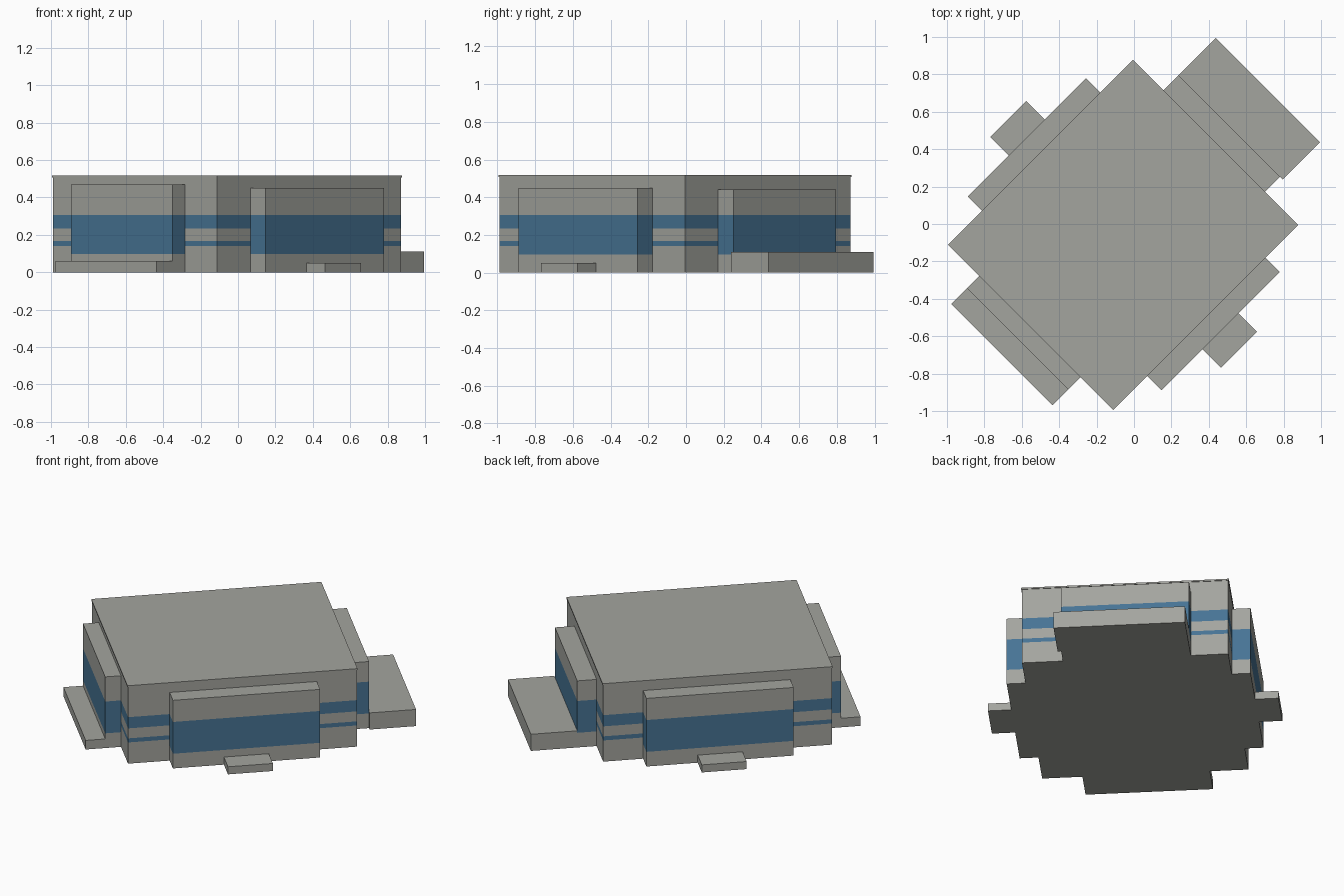
import bpy
import bmesh
import math

if "Cube" in bpy.data.objects:
    bpy.data.objects.remove(bpy.data.objects["Cube"])


def material(name, rgb):
    m = bpy.data.materials.new(name)
    m.diffuse_color = (*rgb, 1.0)
    m.use_nodes = True
    m.node_tree.nodes["Principled BSDF"].inputs["Base Color"].default_value = m.diffuse_color
    return m


MATS = [material("concrete grey", (0.37, 0.375, 0.345)),
        material("window blue", (0.063, 0.175, 0.30))]

# Blue window bands as (bottom, top) heights
WALL_BANDS = [(0.14, 0.167), (0.233, 0.307)]
BAY_BANDS = [(0.097, 0.307)]


def block(name, u0, u1, v0, v1, z0, z1, bands=()):
    """Box in the building's own axes, turned 45 degrees, with wall bands cut in."""
    bm = bmesh.new()
    bmesh.ops.create_cube(bm, size=1)
    for v in bm.verts:
        v.co.x = u1 if v.co.x > 0 else u0
        v.co.y = v1 if v.co.y > 0 else v0
        v.co.z = z1 if v.co.z > 0 else z0
    for z in [h for band in bands for h in band]:
        bmesh.ops.bisect_plane(bm, geom=bm.verts[:] + bm.edges[:] + bm.faces[:],
                               plane_co=(0, 0, z), plane_no=(0, 0, 1))
    bm.normal_update()
    for f in bm.faces:
        zc = f.calc_center_median().z
        if abs(f.normal.z) < 0.5 and any(a < zc < b for a, b in bands):
            f.material_index = 1
    mesh = bpy.data.meshes.new(name)
    bm.to_mesh(mesh)
    bm.free()
    for m in MATS:
        mesh.materials.append(m)
    ob = bpy.data.objects.new(name, mesh)
    ob.rotation_euler.z = math.radians(45)
    bpy.context.collection.objects.link(ob)
    return ob


# Main body and thin overhanging roof
U0, U1, V = -0.782, 0.617, 0.624
I = 0.004
block("main_body", U0 + I, U1 - I, -V + I, V - I, 0, 0.507, WALL_BANDS)
block("roof", U0, U1, -V, V, 0.507, 0.517)

# End bays with low platforms
block("rear_end_bay", U1 - I, 0.731, -0.374, 0.395, 0, 0.44, BAY_BANDS)
block("rear_platform", 0.731, 1.013, -0.395, 0.395, 0, 0.11)
block("front_end_bay", -0.874, U0 + I, -0.378, 0.388, 0, 0.47, BAY_BANDS)
block("front_platform", -0.993, -0.874, -0.378, 0.388, 0, 0.06)

# Long side bays, each with an entrance step
for side, s in (("left", 1), ("right", -1)):
    for name, a, b, u0, u1, h, bands in (
            ("bay", V - I, 0.733, -0.525, 0.37, 0.45, BAY_BANDS),
            ("step", 0.733, 0.873, -0.215, 0.058, 0.05, ())):
        lo, hi = sorted((s * a, s * b))
        block(f"{side}_side_{name}", u0, u1, lo, hi, 0, h, bands)
